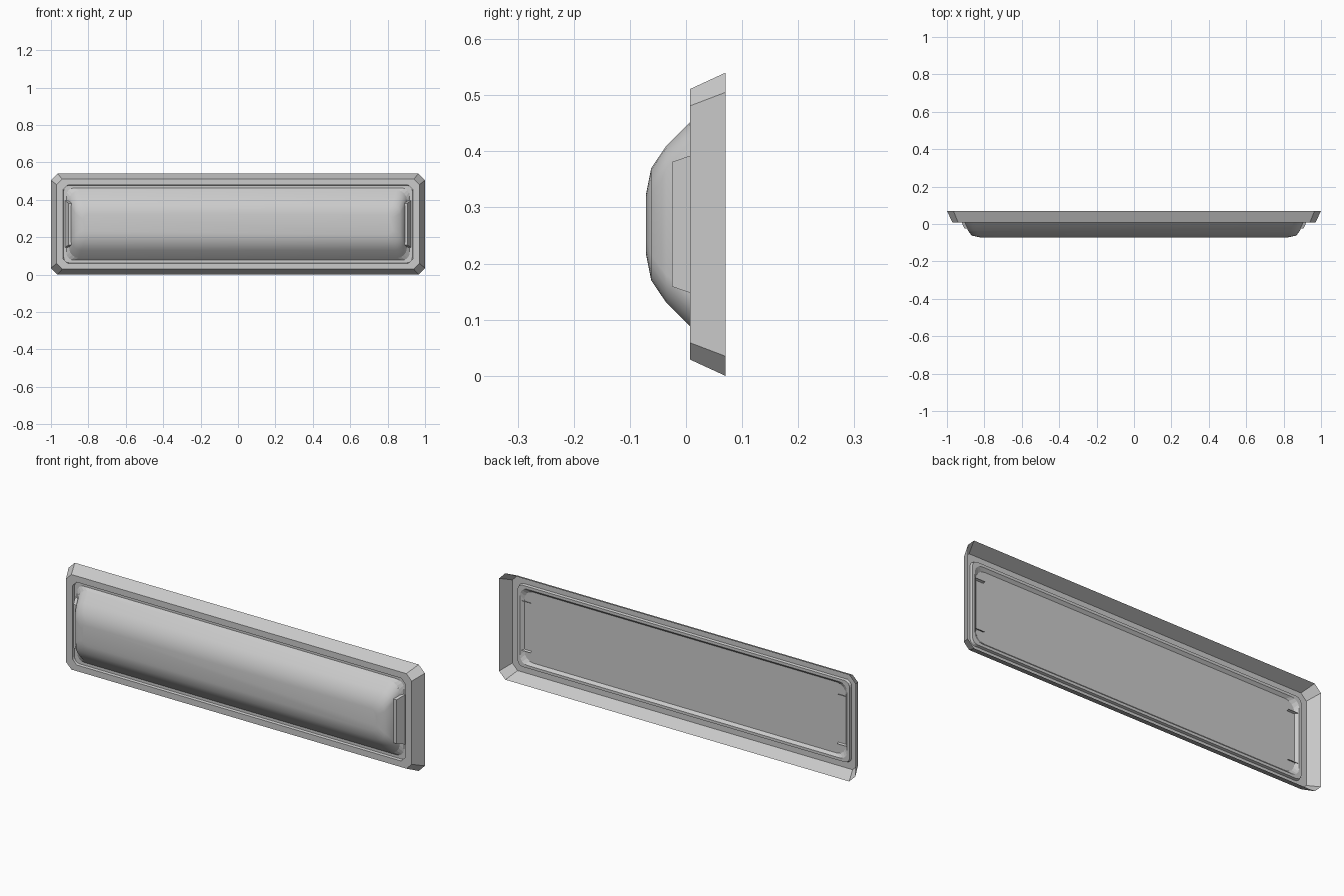
import bpy, bmesh, math

if "Cube" in bpy.data.objects:
    bpy.data.objects.remove(bpy.data.objects["Cube"], do_unlink=True)

MID = 0.27     # height of the centre line
FACE = 0.007   # depth of the front face of the frame

grey = bpy.data.materials.new("plain grey")
grey.use_nodes = True
grey.diffuse_color = (0.6, 0.6, 0.6, 1)
grey.node_tree.nodes["Principled BSDF"].inputs["Base Color"].default_value = (0.6, 0.6, 0.6, 1)


def finish(name, bm, smooth=None):
    mesh = bpy.data.meshes.new(name)
    bm.to_mesh(mesh)
    bm.free()
    mesh.materials.append(grey)
    obj = bpy.data.objects.new(name, mesh)
    bpy.context.collection.objects.link(obj)
    if smooth:
        bpy.ops.object.select_all(action='DESELECT')
        obj.select_set(True)
        bpy.context.view_layer.objects.active = obj
        bpy.ops.object.shade_smooth_by_angle(angle=math.radians(smooth))
    return obj


def outline(hx, hz, y, radius, steps):
    """Rectangle with rounded corners (one step gives a chamfer)."""
    points = []
    for corner, (sx, sz) in enumerate([(1, 1), (-1, 1), (-1, -1), (1, -1)]):
        for i in range(steps + 1):
            a = math.pi / 2 * (corner + i / steps)
            points.append((sx * (hx - radius) + radius * math.cos(a), y,
                           MID + sz * (hz - radius) + radius * math.sin(a)))
    return points


def loft(name, rings, steps, cap_front=False, cap_back=False, smooth=None):
    bm = bmesh.new()
    loops = [[bm.verts.new(p) for p in outline(*r, steps)] for r in rings]
    for a, b in zip(loops, loops[1:]):
        for j in range(len(a)):
            k = (j + 1) % len(a)
            bm.faces.new((a[j], a[k], b[k], b[j]))
    if cap_front:
        bm.faces.new(loops[-1])
    if cap_back:
        bm.faces.new(loops[0][::-1])
    return finish(name, bm, smooth)


# Hollow outer frame: flared chamfered wall and flat front flange
loft("frame", [(1.0, 0.27, 0.07, 0.035),
               (0.97, 0.241, FACE, 0.03),
               (0.935, 0.21, FACE, 0.025)], 1)

# Shallow groove between the flange and the lens
loft("groove", [(0.935, 0.21, FACE, 0.03),
                (0.932, 0.207, 0.02, 0.03),
                (0.918, 0.193, 0.02, 0.04),
                (0.902, 0.18, FACE, 0.05)], 4)

# Domed lens with a flat back
loft("lens", [(0.903, 0.182, FACE, 0.055),
              (0.888, 0.14, -0.035, 0.05),
              (0.868, 0.10, -0.062, 0.045),
              (0.825, 0.055, -0.071, 0.03)], 4,
     cap_front=True, cap_back=True, smooth=50)

# End clips: thin tapered channels gripping each end of the lens
for side, label in ((1, "left"), (-1, "right")):
    bm = bmesh.new()
    rows = []
    for y, x, hz in ((0.018, 0.926, 0.126), (-0.025, 0.906, 0.111)):
        path = [(0.86, -hz), (x, -hz), (x, hz), (0.86, hz)]
        rows.append([bm.verts.new((side * px, y, MID + pz)) for px, pz in path])
    back, front = rows
    for j in range(3):
        bm.faces.new((back[j], back[j + 1], front[j + 1], front[j]))
    bm.faces.new(front)
    if side < 0:
        bmesh.ops.reverse_faces(bm, faces=bm.faces[:])
    finish(label + "_clip", bm)
